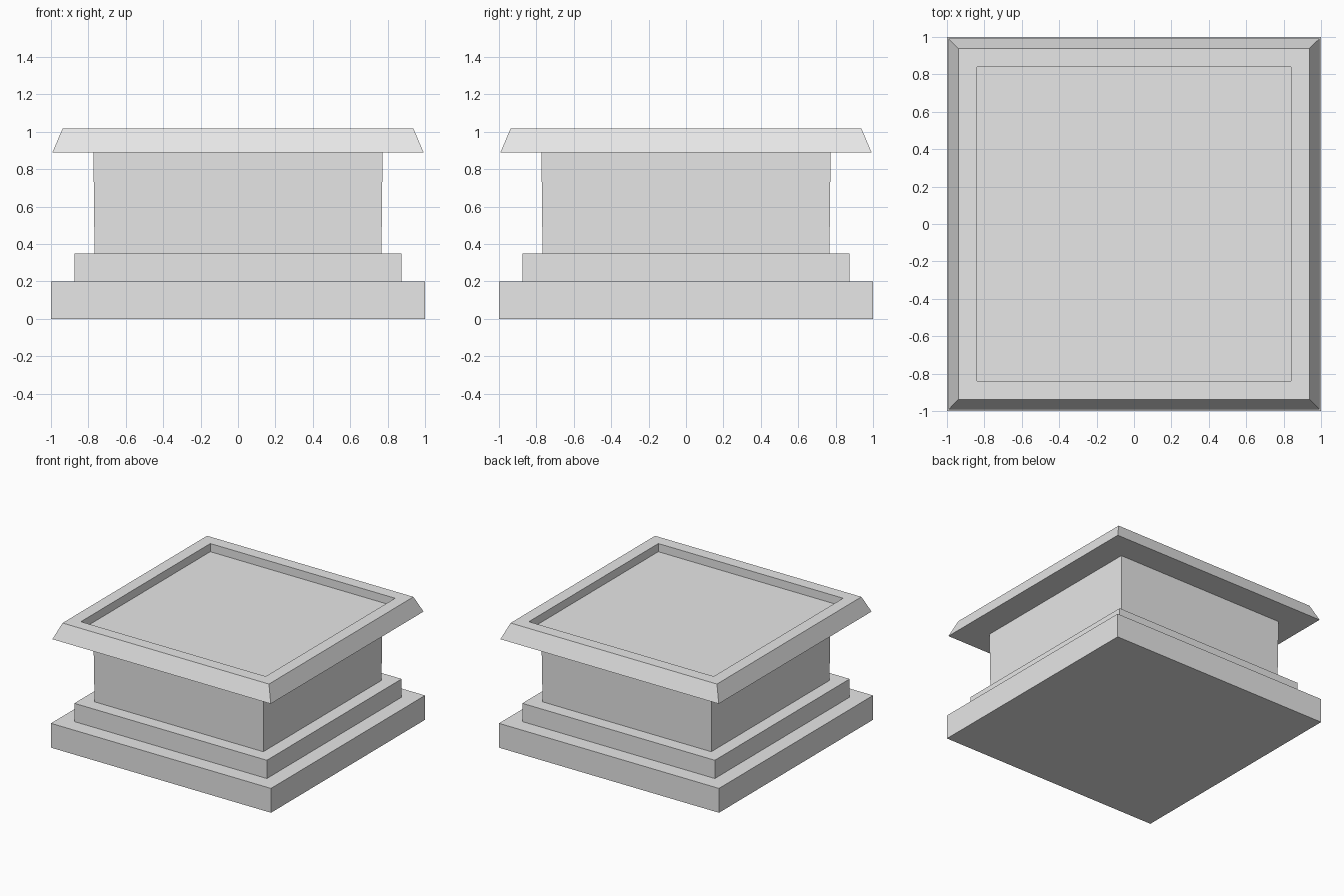
import bpy
import bmesh

cube = bpy.data.objects.get("Cube")
if cube:
    bpy.data.objects.remove(cube, do_unlink=True)

# Plain stone colour
stone = bpy.data.materials.new("grey_stone")
stone.use_nodes = True
colour = (0.8, 0.8, 0.8, 1)
stone.diffuse_color = colour
stone.node_tree.nodes["Principled BSDF"].inputs["Base Color"].default_value = colour


def square_loft(name, rings):
    """Closed solid lofted through square rings of (half width, height)."""
    bm = bmesh.new()
    loops = [[bm.verts.new((sx * h, sy * h, z))
              for sx, sy in ((-1, -1), (1, -1), (1, 1), (-1, 1))]
             for h, z in rings]
    for low, high in zip(loops, loops[1:]):
        for i in range(4):
            j = (i + 1) % 4
            bm.faces.new((low[i], low[j], high[j], high[i]))
    bm.faces.new(reversed(loops[0]))
    bm.faces.new(loops[-1])
    bmesh.ops.recalc_face_normals(bm, faces=bm.faces)
    mesh = bpy.data.meshes.new(name)
    bm.to_mesh(mesh)
    bm.free()
    mesh.materials.append(stone)
    obj = bpy.data.objects.new(name, mesh)
    bpy.context.collection.objects.link(obj)
    return obj


# Stepped base
square_loft("base_slab", [(1.0, 0.0), (1.0, 0.2)])
square_loft("base_step", [(0.875, 0.2), (0.875, 0.35)])

# Slightly flared body
square_loft("body", [(0.767, 0.35), (0.773, 0.89)])

# Sloped cap with a sunken top panel
square_loft("cap", [(0.992, 0.89), (0.938, 1.017), (0.84, 1.017), (0.84, 0.95)])
